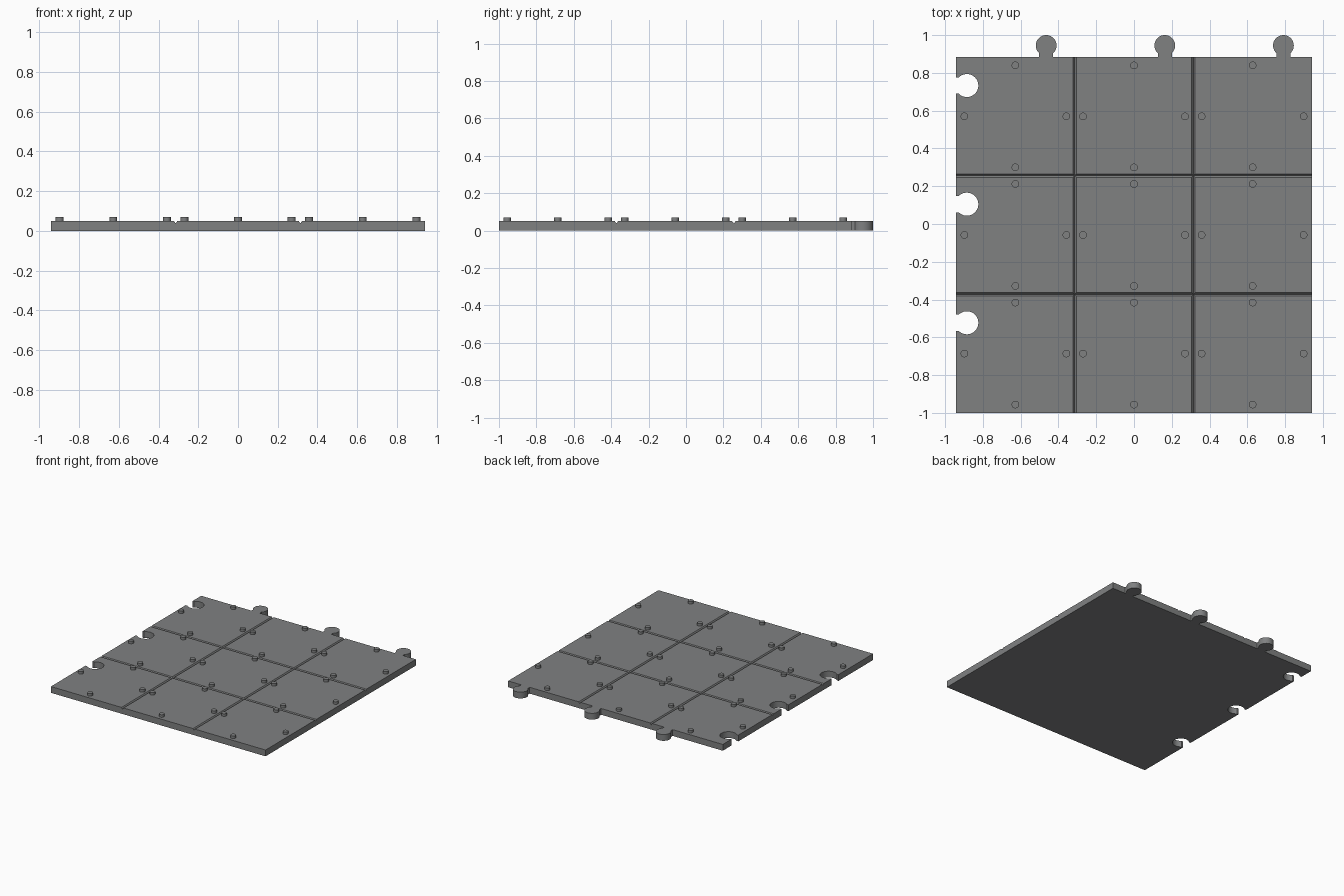
import bpy
import bmesh
from math import sin, cos, asin, pi, radians

TILE = 0.628           # side of one tile
HALF = TILE * 1.5      # half width of the whole mat
FRONT, BACK = -1.0, -1.0 + TILE * 3
MID_Y = (FRONT + BACK) / 2
TOP = 0.05
OFFSETS = (-TILE, 0, TILE)
KEY_SHIFT = 0.163      # tabs and sockets sit off the tile centre

if "Cube" in bpy.data.objects:
    bpy.data.objects.remove(bpy.data.objects["Cube"])

grey = bpy.data.materials.new("mid grey")
grey.use_nodes = True
colour = (0.215, 0.22, 0.222, 1)
grey.diffuse_color = colour
grey.node_tree.nodes["Principled BSDF"].inputs["Base Color"].default_value = colour


def make_object(name, bm):
    bmesh.ops.recalc_face_normals(bm, faces=bm.faces)
    mesh = bpy.data.meshes.new(name)
    bm.to_mesh(mesh)
    bm.free()
    mesh.materials.append(grey)
    obj = bpy.data.objects.new(name, mesh)
    bpy.context.collection.objects.link(obj)
    return obj


def prism(name, outline, direction):
    """Extrude a closed outline of 3D points along a direction."""
    bm = bmesh.new()
    face = bm.faces.new([bm.verts.new(p) for p in outline])
    ext = bmesh.ops.extrude_face_region(bm, geom=[face])
    moved = [v for v in ext["geom"] if isinstance(v, bmesh.types.BMVert)]
    bmesh.ops.translate(bm, vec=direction, verts=moved)
    return make_object(name, bm)


def arc(cx, cy, r, start, end, steps=28):
    angles = [start + (end - start) * i / steps for i in range(steps + 1)]
    return [(cx + r * cos(a), cy + r * sin(a), 0) for a in angles]


def tab(cx, neck=0.037, r=0.055):
    a = asin(neck / r)
    return ([(cx + neck, BACK, 0)]
            + arc(cx, 1 - r, r, -pi / 2 + a, 1.5 * pi - a)
            + [(cx - neck, BACK, 0)])


def socket(cy, neck=0.043, r=0.061):
    a = asin(neck / r)
    return ([(-HALF, cy + neck, 0)]
            + arc(-HALF + 0.057, cy, r, pi - a, a - pi)
            + [(-HALF, cy - neck, 0)])


# Mat outline with round tabs at the back and sockets on the right side
outline = [(-HALF, FRONT, 0), (HALF, FRONT, 0), (HALF, BACK, 0)]
for off in reversed(OFFSETS):
    outline += tab(off + KEY_SHIFT)
outline.append((-HALF, BACK, 0))
for off in reversed(OFFSETS):
    outline += socket(MID_Y + off + KEY_SHIFT)
mat = prism("interlocking_mat", outline, (0, 0, TOP))

# V-shaped grooves between the tiles
W, D, LENGTH = 0.018, 0.012, 2.4
section = [(-W, TOP + D), (W, TOP + D), (0, TOP - D)]
cutters = []
for s in (-TILE / 2, TILE / 2):
    cutters.append(prism("groove_cutter",
                         [(s + u, -LENGTH / 2, z) for u, z in section], (0, LENGTH, 0)))
    cutters.append(prism("groove_cutter",
                         [(-LENGTH / 2, MID_Y + s + u, z) for u, z in section], (LENGTH, 0, 0)))
for cutter in cutters:
    cutter.hide_render = True
    mod = mat.modifiers.new("groove", 'BOOLEAN')
    mod.operation = 'DIFFERENCE'
    mod.solver = 'EXACT'
    mod.object = cutter

# Bake the grooves and drop the cutters
graph = bpy.context.evaluated_depsgraph_get()
baked = bpy.data.meshes.new_from_object(mat.evaluated_get(graph))
mat.modifiers.clear()
mat.data = baked
for cutter in cutters:
    bpy.data.objects.remove(cutter)

# Four small studs on every tile
bm = bmesh.new()
STUD = 0.27
for tx in OFFSETS:
    for ty in OFFSETS:
        for dx, dy in ((STUD, 0), (-STUD, 0), (0, STUD), (0, -STUD)):
            made = bmesh.ops.create_cone(bm, cap_ends=True, segments=24,
                                         radius1=0.02, radius2=0.02, depth=0.03)
            bmesh.ops.translate(bm, verts=made["verts"],
                                vec=(tx + dx, MID_Y + ty + dy, TOP + 0.005))
studs = make_object("studs", bm)

# Smooth round walls, crisp edges
for obj in (mat, studs):
    bpy.ops.object.select_all(action='DESELECT')
    obj.select_set(True)
    bpy.context.view_layer.objects.active = obj
    bpy.ops.object.shade_smooth_by_angle(angle=radians(30))
